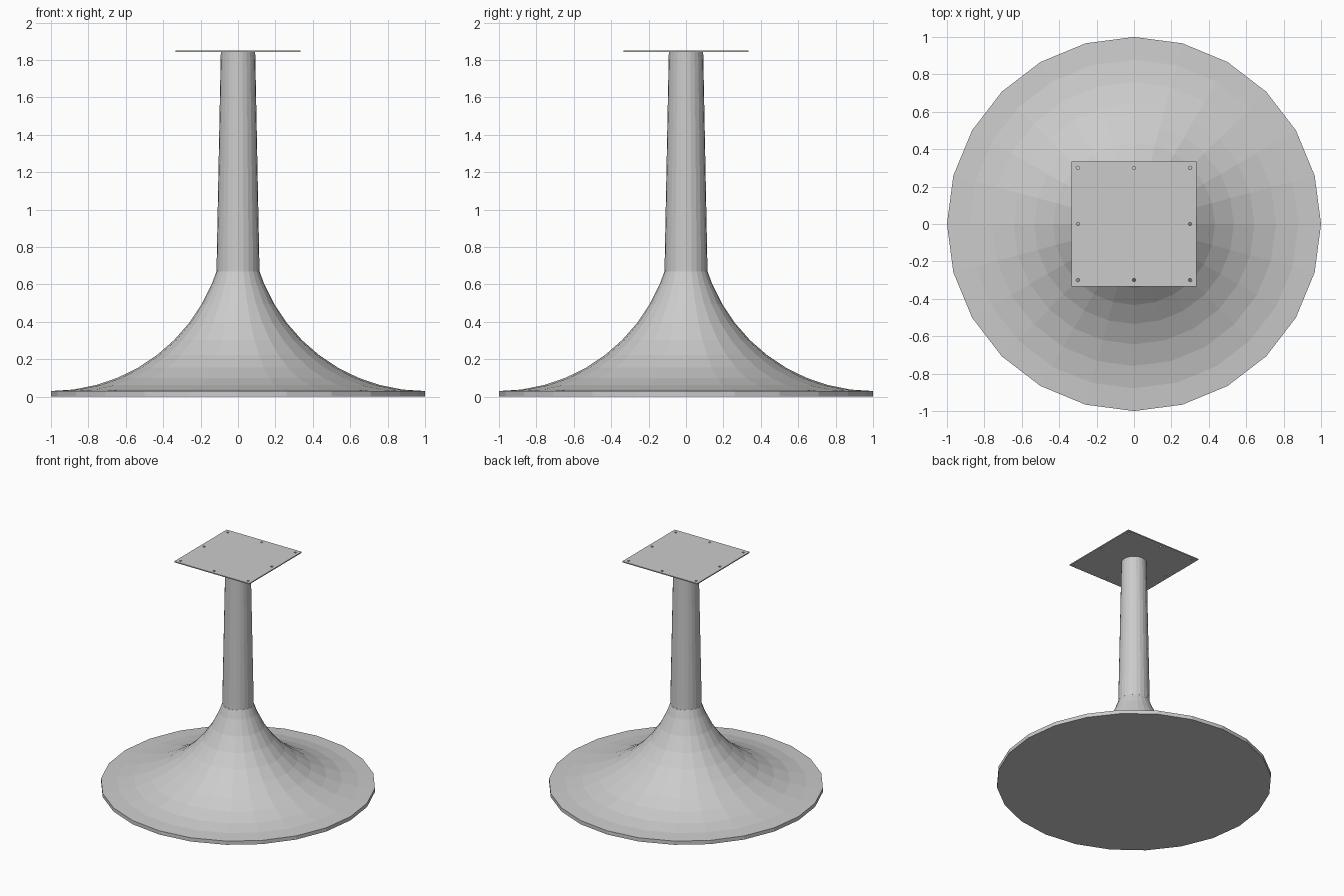
import bpy, bmesh
from math import sin, cos, pi, radians

if "Cube" in bpy.data.objects:
    bpy.data.objects.remove(bpy.data.objects["Cube"])

SIDES = 24


def make_object(name, bm):
    bmesh.ops.recalc_face_normals(bm, faces=bm.faces)
    mesh = bpy.data.meshes.new(name)
    bm.to_mesh(mesh)
    bm.free()
    obj = bpy.data.objects.new(name, mesh)
    bpy.context.collection.objects.link(obj)
    return obj


def lathe(name, profile):
    """Revolve (radius, z) points into a capped, flat-faced solid."""
    bm = bmesh.new()
    rings = [[bm.verts.new((r * cos(2 * pi * i / SIDES), r * sin(2 * pi * i / SIDES), z))
              for i in range(SIDES)] for r, z in profile]
    for low, high in zip(rings, rings[1:]):
        for i in range(SIDES):
            j = (i + 1) % SIDES
            bm.faces.new((low[i], low[j], high[j], high[i]))
    bm.faces.new(rings[0])
    bm.faces.new(rings[-1])
    return make_object(name, bm)


# Trumpet base: thin rim, then a concave arc sweeping up to the column
R, RIM = 0.932, 0.03
arc = [(1 - R * sin(radians(a)), RIM + R * (1 - cos(radians(a))))
       for a in [7.5 * k for k in range(10)] + [71.7]]
lathe("trumpet_base", [(1, 0)] + arc)

# Tapered column
lathe("column", [(0.115, 0.67), (0.092, 1.842)])

# Square mounting plate
bm = bmesh.new()
bmesh.ops.create_cube(bm, size=1)
bmesh.ops.scale(bm, vec=(0.666, 0.666, 0.008), verts=bm.verts)
bmesh.ops.translate(bm, vec=(0, 0, 1.846), verts=bm.verts)
plate = make_object("mounting_plate", bm)

# Eight screw holes around the plate edge
bm = bmesh.new()
for x in (-0.3, 0, 0.3):
    for y in (-0.3, 0, 0.3):
        if x or y:
            pin = bmesh.ops.create_cone(bm, cap_ends=True, segments=12,
                                        radius1=0.009, radius2=0.009, depth=0.05)
            bmesh.ops.translate(bm, vec=(x, y, 1.846), verts=pin["verts"])
cutter = make_object("screw_hole_cutter", bm)
cutter.hide_render = True
cutter.hide_set(True)

holes = plate.modifiers.new("screw_holes", 'BOOLEAN')
holes.operation = 'DIFFERENCE'
holes.solver = 'EXACT'
holes.object = cutter
